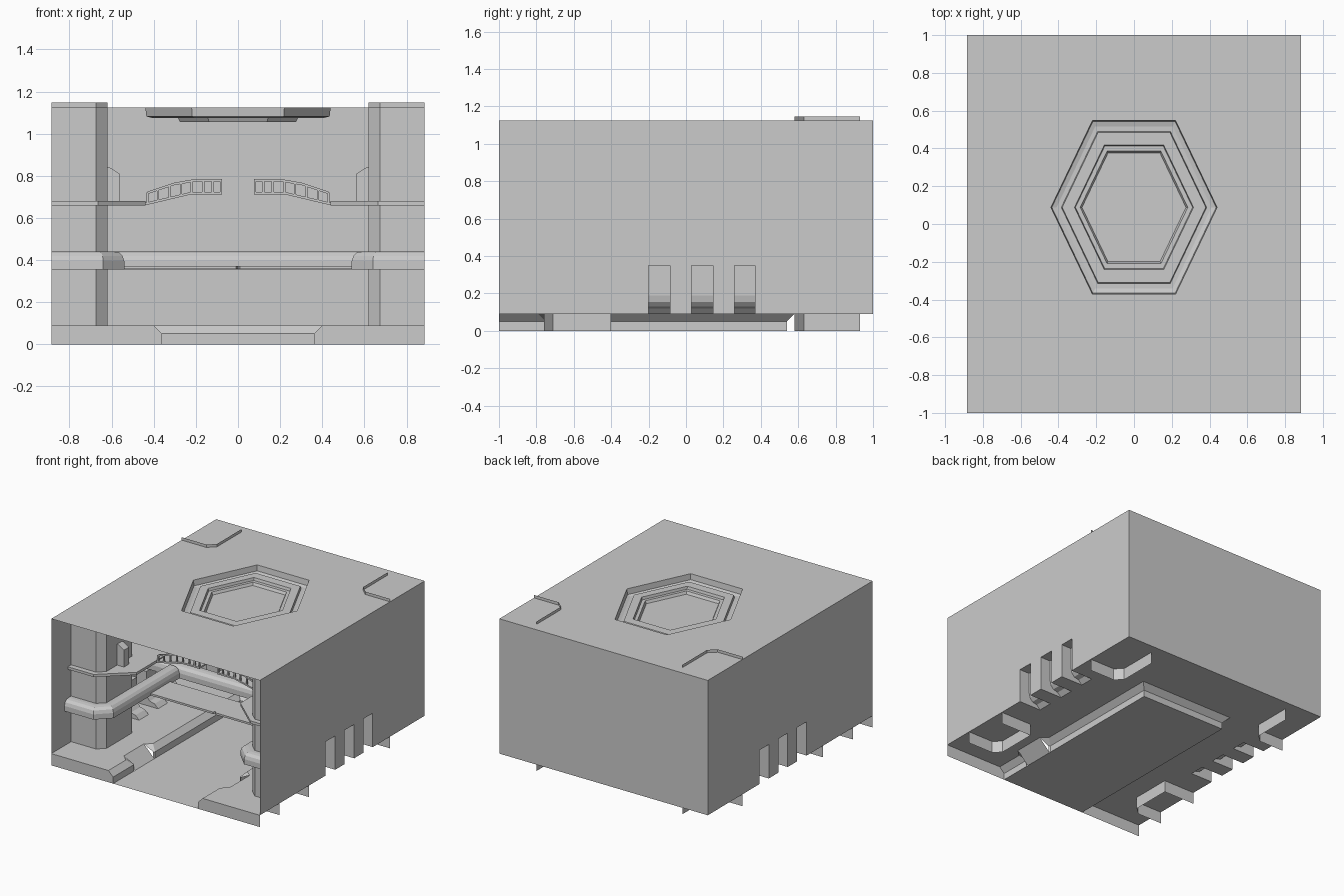
import bpy, bmesh
from mathutils import Vector

if "Cube" in bpy.data.objects:
    bpy.data.objects.remove(bpy.data.objects["Cube"])


def build(name, verts, faces, mirror=True):
    me = bpy.data.meshes.new(name)
    me.from_pydata([tuple(v) for v in verts], [], faces)
    ob = bpy.data.objects.new(name, me)
    bpy.context.collection.objects.link(ob)
    bm = bmesh.new()
    bm.from_mesh(me)
    bmesh.ops.recalc_face_normals(bm, faces=bm.faces)
    bm.to_mesh(me)
    bm.free()
    if mirror:
        m = ob.modifiers.new("Mirror", 'MIRROR')
        m.use_axis[0] = True
        m.merge_threshold = 0.0005
    return ob


def loft(name, rows, closed=False, caps=False, mirror=True):
    """Quads between rows of matching points."""
    n = len(rows[0])
    faces = []
    for r in range(len(rows) - 1):
        for i in range(n if closed else n - 1):
            j = (i + 1) % n
            faces.append((r*n + i, r*n + j, (r+1)*n + j, (r+1)*n + i))
    if caps:
        faces.append(tuple(range(n))[::-1])
        faces.append(tuple((len(rows)-1)*n + i for i in range(n)))
    return build(name, [p for r in rows for p in r], faces, mirror)


def place(p, axis, t):
    a, b = p
    return {'x': (t, a, b), 'y': (a, t, b), 'z': (a, b, t)}[axis]


def flat(name, pts, axis, t, mirror=True):
    return build(name, [place(p, axis, t) for p in pts], [tuple(range(len(pts)))], mirror)


def prism(name, pts, axis, lo, hi, mirror=True):
    return loft(name, [[place(p, axis, t) for p in pts] for t in (lo, hi)],
                closed=True, caps=True, mirror=mirror)


def sweep(name, path, profile):
    """Mitred sweep of (depth, z) profile; depth is to the right of the path."""
    rows = []
    P = [Vector(p) for p in path]
    for i, p in enumerate(P):
        d0 = (p - P[max(i-1, 0)]) if i else (P[1] - p)
        d1 = (P[i+1] - p) if i < len(P) - 1 else d0
        n0 = Vector((d0.y, -d0.x)).normalized()
        n1 = Vector((d1.y, -d1.x)).normalized()
        m = (n0 + n1) / (1 + n0.dot(n1))
        rows.append([(p.x + m.x*d, p.y + m.y*d, z) for d, z in profile])
    return loft(name, rows, closed=True, caps=True)


W, FLOOR, CEIL = 0.885, 0.09, 1.125
SLOTS = [(-0.20, -0.085), (0.03, 0.145), (0.26, 0.37)]

# side walls with three slots at the bottom
pts = [(-1, CEIL), (-1, FLOOR)]
for a, b in SLOTS:
    pts += [(a, FLOOR), (a, 0.35), (b, 0.35), (b, FLOOR)]
flat("side_wall", pts + [(1, FLOOR), (1, CEIL)], 'x', W)
flat("back_wall", [(-W, FLOOR), (W, FLOOR), (W, CEIL), (-W, CEIL)], 'y', 1, False)

# raised floor ledges with slots below the brackets
pts = [(W, -1)]
for a, b in SLOTS:
    pts += [(W, a), (0.70, a), (0.70, b), (W, b)]
pts += [(W, 1), (0, 1), (0, 0.58), (0.40, 0.58), (0.40, -0.46), (0.45, -0.50),
        (0.45, -0.74), (0.40, -0.79), (0.40, -1)]
flat("floor_ledge", pts, 'z', FLOOR)


def ledge_edge(name, top, low):
    loft(name, [[(*p, FLOOR) for p in top], [(*p, 0.05) for p in low], [(*p, 0) for p in low]])


ledge_edge("front_ledge_edge", [(0.40, -1), (0.40, -0.79), (0.45, -0.74)],
           [(0.36, -1), (0.36, -0.75), (0.37, -0.74)])
ledge_edge("rear_ledge_edge", [(0.45, -0.50), (0.40, -0.46), (0.40, 0.58), (0, 0.58)],
           [(0.37, -0.50), (0.36, -0.49), (0.36, 0.54), (0, 0.54)])
loft("side_ramp", [[(0.45, -0.74, FLOOR), (0.45, -0.50, FLOOR)], [(0.36, -0.74, 0), (0.36, -0.50, 0)]])
flat("sunken_floor", [(-0.36, -1), (0.36, -1), (0.36, 0.54), (-0.36, 0.54)], 'z', 0, False)
flat("front_sill", [(0.36, 0), (W, 0), (W, FLOOR), (0.40, FLOOR), (0.36, 0.05)], 'y', -1)

# ceiling with stepped stretched-hexagon recess
HEX = [(1, 0), (0.5, 1.045), (-0.5, 1.045), (-1, 0), (-0.5, -1.045), (0.5, -1.045)]
STEPS = [(0.44, 1.125), (0.435, 1.082), (0.41, 1.075), (0.385, 1.075), (0.38, 1.095),
         (0.315, 1.095), (0.31, 1.075), (0.285, 1.075), (0.275, 1.055), (0.235, 1.055)]
rings = [[(x*r, 0.088 + y*r, z) for x, y in HEX] for r, z in STEPS]
rec = loft("ceiling_recess", rings, closed=True, mirror=False)
build("ceiling_recess_panel", rings[-1], [tuple(range(6))], False)
h = rings[0]
corner = [(W, 1, CEIL), (-W, 1, CEIL), (-W, -1, CEIL), (W, -1, CEIL)]
build("ceiling", h + corner,
      [(0, 1, 6), (1, 2, 7, 6), (2, 3, 7), (3, 8, 7), (3, 4, 8), (4, 5, 9, 8), (5, 0, 9), (0, 6, 9)], False)


# corner columns
def column(name, path, top):
    loft(name, [[(*p, z) for p in path] for z in (0, top)])


column("front_column", [(W, -0.76), (0.675, -0.76), (0.62, -0.71), (0.62, -0.40), (W, -0.40)], CEIL)
column("back_column", [(W, 0.58), (0.675, 0.58), (0.62, 0.63), (0.62, 0.93)], 1.147)

# curved wall brackets
prof = [(W, 0.35), (0.80, 0.35), (0.80, 0.19), (0.792, 0.155), (0.77, 0.13), (0.73, 0.12), (0.70, FLOOR)]
for i, (a, b) in enumerate(SLOTS):
    loft("wall_bracket_%d" % i, [[(x, y, z) for x, z in prof] for y in (a, b)])
    for y in (a, b):
        flat("bracket_cheek_%d" % i, prof + [(W, FLOOR)], 'y', y)

# rounded rail around the front columns and across the room
ROUND = [(0, 0.355), (0, 0.395), (0.008, 0.42), (0.025, 0.436), (0.05, 0.44), (0.08, 0.44), (0.08, 0.355)]
sweep("column_rail", [(W, -0.84), (0.64, -0.84), (0.54, -0.74), (0.54, 0.06)], ROUND)
sweep("cross_rail", [(W, 0.06), (0, 0.06)], [(d, z) for d, z in ROUND])
prism("walkway", [(0.01, -0.29), (0.54, -0.29), (0.54, -0.05), (0, -0.05), (0, -0.27)], 'z', 0.357, 0.372)

# upper shelf with small fins on the columns
prism("upper_shelf", [(W, -0.80), (0.665, -0.80), (0.44, -0.60), (0.44, -0.20), (0.62, -0.10), (W, -0.10)],
      'z', 0.66, 0.68)
prism("column_fin", [(0.62, 0.68), (0.562, 0.68), (0.562, 0.81), (0.61, 0.84), (0.62, 0.84)], 'y', -0.58, -0.52)

# broken upper bridge halves: deck, handrails and posts
deck = [(0.44, 0.66), (0.22, 0.712), (0.075, 0.712)]
rail = [(0.43, 0.725), (0.30, 0.768), (0.20, 0.785), (0.075, 0.785)]


def band(line, t):
    return line + [(x, z - t) for x, z in reversed(line)]


prism("bridge_deck", [(x, z + 0.012) for x, z in deck] + deck[::-1], 'y', -0.36, -0.20)
for y in (-0.36, -0.212):
    prism("bridge_handrail", band(rail, 0.012), 'y', y, y + 0.012)
    for x, zb, zt in [(0.43, 0.664, 0.72), (0.38, 0.675, 0.735), (0.325, 0.69, 0.755), (0.27, 0.70, 0.768),
                      (0.22, 0.712, 0.778), (0.165, 0.712, 0.78), (0.12, 0.712, 0.78), (0.08, 0.712, 0.78)]:
        prism("bridge_post", [(x-0.005, zb), (x+0.005, zb), (x+0.005, zt), (x-0.005, zt)], 'y', y, y + 0.012)
